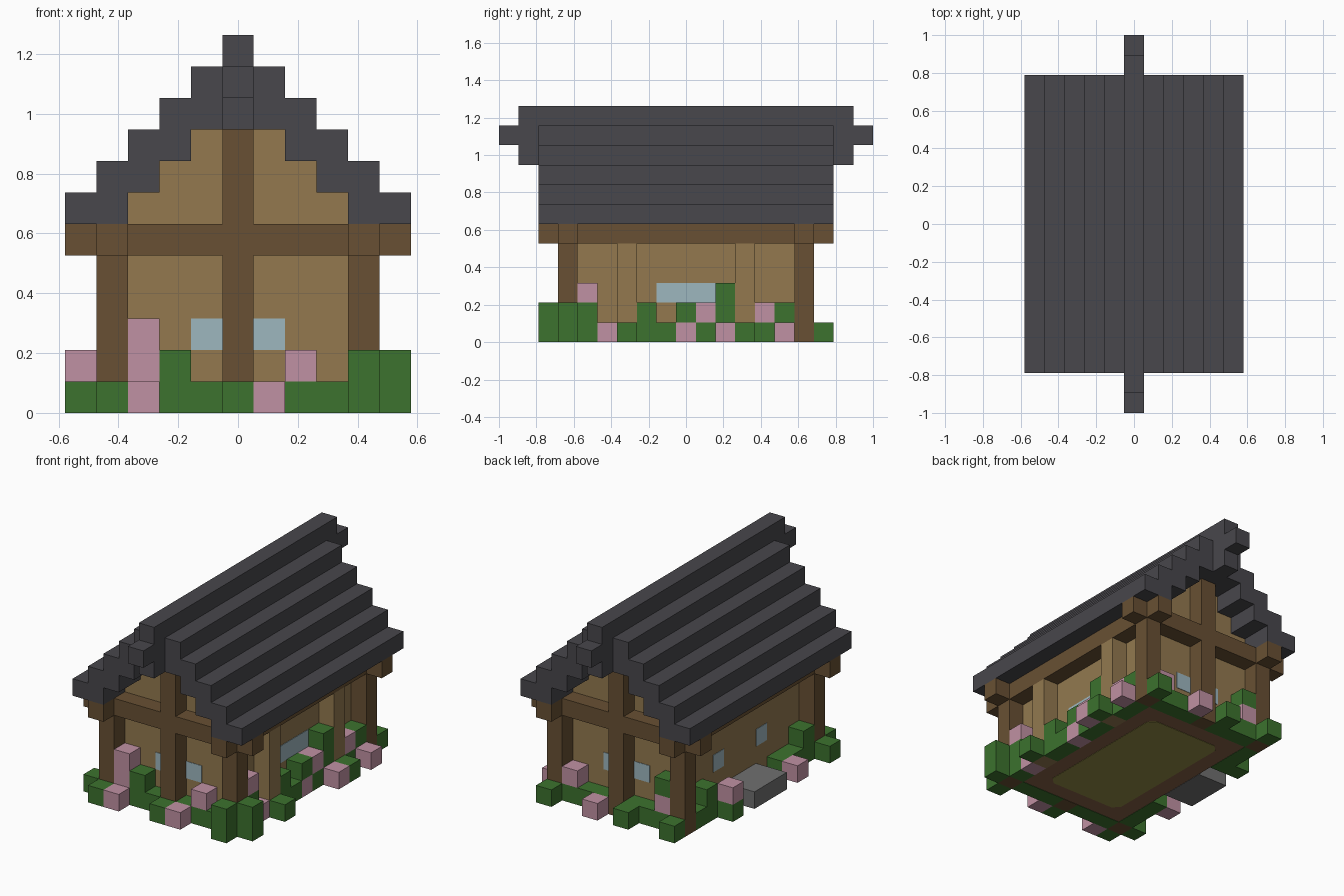
import bpy, bmesh
from mathutils import Matrix, Vector

if "Cube" in bpy.data.objects:
    bpy.data.objects.remove(bpy.data.objects["Cube"], do_unlink=True)

U = 2 / 19  # size of one block


def material(name, rgb):
    lin = [((c / 255 + 0.055) / 1.055) ** 2.4 for c in rgb] + [1]
    m = bpy.data.materials.new(name)
    m.use_nodes = True
    m.diffuse_color = lin
    m.node_tree.nodes["Principled BSDF"].inputs["Base Color"].default_value = lin
    return m


ROOF = material("charcoal roof", (72, 71, 76))
TIMBER = material("dark timber", (104, 80, 51))
WALL = material("tan planks", (147, 121, 79))
LEAF = material("leaf green", (60, 114, 46))
PINK = material("blossom pink", (192, 145, 163))
GLASS = material("pale glass", (158, 183, 191))
STONE = material("grey stone", (112, 112, 112))
DIRT = material("brown earth", (134, 97, 70))
FLOOR = material("olive floor", (148, 140, 68))


def part(name, mat, boxes, z_min=0.0):
    """One object from boxes given as inclusive block ranges (x, x, y, y, z, z)."""
    bm = bmesh.new()
    for x0, x1, y0, y1, z0, z1 in boxes:
        lo = Vector((x0 - .5, y0 - .5, z0)) * U
        hi = Vector((x1 + .5, y1 + .5, z1 + 1)) * U
        lo.z = max(lo.z, z_min)
        bmesh.ops.create_cube(bm, size=1, matrix=Matrix.Translation((lo + hi) / 2)
                              @ Matrix.Diagonal((*(hi - lo), 1)))
    me = bpy.data.meshes.new(name)
    bm.to_mesh(me)
    bm.free()
    me.materials.append(mat)
    ob = bpy.data.objects.new(name, me)
    bpy.context.collection.objects.link(ob)
    return ob


def blocks(name, mat, cells):
    part(name, mat, [(x, x, y, y, z, z) for x, y, z in cells])


def plate(name, mat, size, centre):
    ob = part(name, mat, [])
    bm = bmesh.new()
    bmesh.ops.create_cube(bm, size=1, matrix=Matrix.Diagonal((*size, 1)))
    bm.to_mesh(ob.data)
    bm.free()
    ob.location = centre
    return ob


# Walls, narrowing upward under the stepped roof
part("house_walls", WALL, [(-3, 3, -5, 5, 0, 6), (-2, 2, -5, 5, 7, 7),
                           (-1, 1, -5, 5, 8, 8)], z_min=0.01)
part("side_pilasters", WALL, [(4, 4, y, y, 0, 4) for y in (-3, 3)])

# Underside: earth footing and floor with clipped corners
plate("earth_footing", DIRT, (7 * U, 11 * U, 0.008), (0, 0, 0.006))
floor = plate("floor", FLOOR, (5 * U, 9 * U, 0.006), (0, 0, 0.003))
bm = bmesh.new()
bm.from_mesh(floor.data)
upright = [e for e in bm.edges if abs(e.verts[0].co.z - e.verts[1].co.z) > 0.001]
bmesh.ops.bevel(bm, geom=upright, offset=0.04, segments=1, affect='EDGES')
bm.to_mesh(floor.data)
bm.free()

# Timber frame
part("corner_posts", TIMBER, [(x, x, y, y, 0, 4) for x in (-4, 4) for y in (-6, 6)])
for label, y in (("front", -6), ("back", 6)):
    part(label + "_gable_post_lower", TIMBER, [(0, 0, y, y, 0, 4)])
    part(label + "_gable_post_upper", TIMBER, [(0, 0, y, y, 6, 8)])
    part(label + "_cross_beam", TIMBER, [(-5, 5, y, y, 5, 5)])
for label, x in (("right", -4), ("left", 4)):
    part(label + "_eave_beam", TIMBER, [(x, x, a, b, 5, 5)
                                        for a, b in ((-7, -7), (-5, 5), (7, 7))])

# Stepped roof
for label, s in (("right", -1), ("left", 1)):
    courses = [(s * n, s * n, -7, 7, 10 - n, 11 - n) for n in range(1, 5)]
    part(label + "_roof_slope", ROOF, courses + [(s * 5, s * 5, -7, 7, 6, 6)])
part("roof_ridge", ROOF, [(0, 0, -8, 8, 9, 11), (0, 0, -9, -9, 10, 10),
                          (0, 0, 9, 9, 10, 10)])

# Windows
for label, s in (("front", -1), ("back", 1)):
    for x in (-1, 1):
        plate(label + "_window", GLASS, (U, 0.006, U), (x * U, s * 5.5 * U, 2.5 * U))
plate("left_window", GLASS, (0.006, 3 * U, U), (3.5 * U, 0, 2.5 * U))
for y in (-2, 2):
    plate("right_window", GLASS, (0.006, U, U), (-3.5 * U, y * U, 2.5 * U))

# Doorstep
part("doorstep", STONE, [(-5, -4, -1, 1, 0, 0)])

# Front planting
part("front_hedge", LEAF, [(-3, -1, -6, -6, 0, 0), (1, 3, -6, -6, 0, 0)])
blocks("front_bushes", LEAF, [(-5, -6, 0), (-4, -7, 0), (0, -7, 0), (-2, -6, 1),
                              (4, -7, 0), (4, -7, 1), (5, -6, 0), (5, -6, 1)])
blocks("front_flowers", PINK, [(-3, -7, 0), (1, -7, 0), (-3, -6, 1), (-3, -6, 2),
                               (2, -6, 1)])

# Back planting
part("back_hedge", LEAF, [(-3, -1, 6, 6, 0, 0), (1, 3, 6, 6, 0, 0)])
blocks("back_bushes", LEAF, [(4, 7, 0), (-1, 7, 0), (-4, 7, 0), (-3, 6, 2)])
blocks("back_flowers", PINK, [(3, 6, 1), (1, 7, 0), (-3, 6, 1)])

# Left side planting
blocks("left_bushes", LEAF, [(4, -5, 0), (4, -5, 1), (5, -3, 0), (4, -2, 0),
                             (4, -2, 1), (4, -1, 0), (4, 0, 1), (4, 1, 0), (4, 2, 0),
                             (4, 2, 1), (4, 2, 2), (5, 3, 0), (4, 4, 0), (4, 5, 0),
                             (4, 5, 1)])
blocks("left_flowers", PINK, [(4, -5, 2), (4, -4, 0), (4, 0, 0), (4, 1, 1),
                              (5, 2, 0), (4, 4, 1), (5, 5, 0)])

# Right side planting
blocks("right_bushes", LEAF, [(-4, -5, 0), (-4, -5, 1), (-5, -6, 0), (-4, -4, 0),
                              (-4, -3, 0), (-4, 3, 0), (-5, 3, 0), (-4, 4, 0),
                              (-4, 4, 1), (-4, 5, 0)])
blocks("right_flowers", PINK, [(-5, 3, 1), (-5, -3, 0)])
